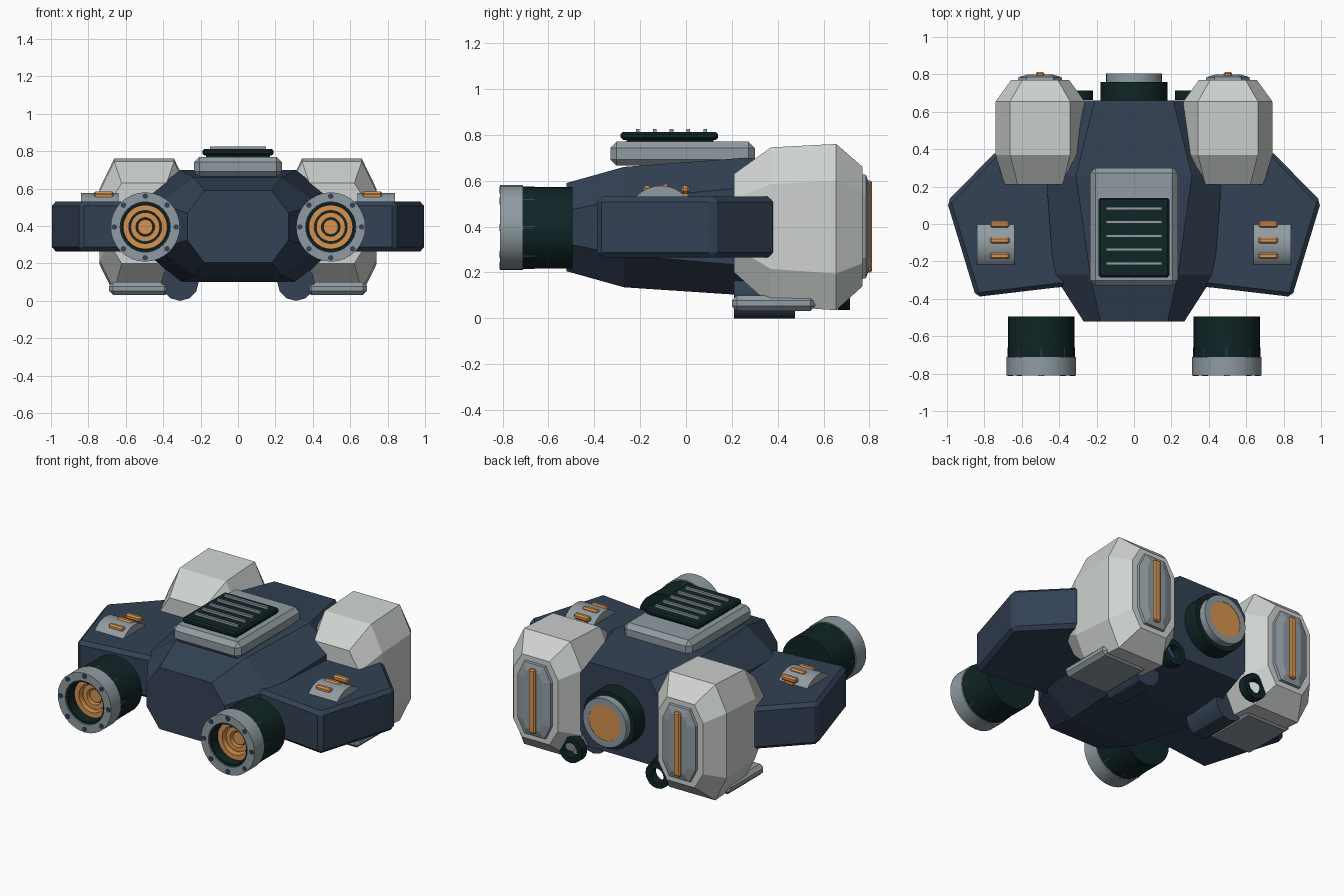
import bpy, bmesh, math
from mathutils import Vector

old = bpy.data.objects.get("Cube")
if old:
    bpy.data.objects.remove(old, do_unlink=True)


def material(name, rgb):
    m = bpy.data.materials.new(name)
    m.use_nodes = True
    m.diffuse_color = (*rgb, 1)
    bsdf = next(n for n in m.node_tree.nodes if n.type == 'BSDF_PRINCIPLED')
    bsdf.inputs["Base Color"].default_value = (*rgb, 1)
    return m


NAVY = material("navy_hull", (0.033, 0.054, 0.09))
WHITE = material("pale_armour", (0.62, 0.65, 0.63))
GREY = material("steel_grey", (0.28, 0.33, 0.36))
BLACK = material("green_black", (0.005, 0.018, 0.019))
ORANGE = material("copper_orange", (0.68, 0.29, 0.08))


def finish(name, bm, mat, bevel=0, smooth=False):
    bmesh.ops.remove_doubles(bm, verts=bm.verts, dist=1e-5)
    bmesh.ops.recalc_face_normals(bm, faces=bm.faces)
    me = bpy.data.meshes.new(name)
    bm.to_mesh(me)
    bm.free()
    ob = bpy.data.objects.new(name, me)
    bpy.context.collection.objects.link(ob)
    me.materials.append(mat)
    if bevel:
        mod = ob.modifiers.new("Bevel", 'BEVEL')
        mod.width, mod.segments = bevel, 1
    if smooth:
        bpy.ops.object.select_all(action='DESELECT')
        ob.select_set(True)
        bpy.context.view_layer.objects.active = ob
        bpy.ops.object.shade_smooth_by_angle(angle=math.radians(30))
    return ob


def loft(name, rings, mat, bevel=0, loop=False, smooth=False):
    """Skin a list of equal-sized point rings; cap the ends unless looped."""
    bm = bmesh.new()
    vs = [[bm.verts.new(p) for p in r] for r in rings]
    n = len(vs[0])
    pairs = list(zip(vs, vs[1:])) + ([(vs[-1], vs[0])] if loop else [])
    for a, b in pairs:
        for i in range(n):
            j = (i + 1) % n
            bm.faces.new((a[i], a[j], b[j], b[i]))
    if not loop:
        bm.faces.new(vs[0])
        bm.faces.new(vs[-1])
    return finish(name, bm, mat, bevel, smooth)


def octagon(cx, y, hw, top, z0, z1, cut):
    """Cut-corner section in xz: half width, flat half width, corner height."""
    half = [(top, z1), (hw, z1 - cut), (hw, z0 + cut), (top, z0)]
    pts = half + [(-x, z) for x, z in reversed(half)]
    return [Vector((cx + x, y, z)) for x, z in pts]


def lathe(name, centre, profile, mat, loop=False, segs=32):
    """Turn (radius, y) points about an axis parallel to y."""
    cx, cz = centre
    ang = [2 * math.pi * i / segs for i in range(segs)]
    rings = [[Vector((cx + max(r, 1e-7) * math.cos(a), y, cz + max(r, 1e-7) * math.sin(a)))
              for a in ang] for r, y in profile]
    return loft(name, rings, mat, loop=loop, smooth=True)


def rod(name, centre, r, y0, y1, mat, segs=32):
    return lathe(name, centre, [(r, y0), (r, y1)], mat, segs=segs)


def box(name, x, y, z, mat, bevel=0):
    rings = [[(x[0], y[0], h), (x[1], y[0], h), (x[1], y[1], h), (x[0], y[1], h)] for h in z]
    return loft(name, rings, mat, bevel)


# Main hull
loft("hull", [octagon(0, -.52, .27, .18, .205, .59, .12),
              octagon(0, -.27, .43, .235, .135, .66, .14),
              octagon(0, .26, .47, .31, .10, .70, .13),
              octagon(0, .66, .30, .21, .14, .67, .13)], NAVY)

# Roof plate, vent pad and slats
box("roof_plate", (-.235, .235), (-.33, .30), (.665, .77), GREY, .028)
box("vent_neck", (-.17, .17), (-.26, .12), (.76, .79), BLACK)
box("vent_pad", (-.19, .19), (-.285, .14), (.778, .812), BLACK, .01)
for i in range(5):
    y = -.21 + i * .0735
    box("vent_slat", (-.15, .15), (y - .008, y + .008), (.80, .826), GREY)

# Rear nozzle
MID = .4
rod("rear_nozzle", (0, MID), .178, .62, .76, BLACK)
lathe("rear_nozzle_rim", (0, MID), [(.15, .75), (.15, .805), (.11, .805), (.11, .75)], GREY, loop=True)
rod("rear_nozzle_disc", (0, MID), .112, .74, .803, ORANGE)

for s, side in ((1, "left_"), (-1, "right_")):
    # Wing slab
    plan = [(.3, -.33), (.42, -.34), (.845, -.39), (1, .12), (.735, .39), (.3, .39)]
    loft(side + "wing", [[(s * x, y, z) for x, y in plan] for z in (.265, .53)], NAVY, .022)

    # Arched wing mount with three clips
    arc = [math.radians(40 + 100 * i / 12) for i in range(13)]
    loft(side + "wing_mount",
         [[(s * x, -.11 + .146 * math.cos(a), .432 + .146 * math.sin(a)) for a in arc]
          for x in (.64, .84)], GREY, smooth=True)
    for y, lift in ((-.17, 0), (-.088, .008), (-.002, 0)):
        x0, x1 = sorted((s * .665, s * .77))
        box(side + "wing_clip", (x0, x1), (y - .017, y + .017), (.545 + lift, .578 + lift), ORANGE, .009)
        c = s * .7175
        box(side + "clip_foot", (c - .03, c + .03), (y - .01, y + .01), (.52, .56), ORANGE)

    # Armoured rear pod with raised back panel
    cx = s * .502
    loft(side + "pod", [octagon(cx, .21, .19, .12, .20, .63, .11),
                        octagon(cx, .37, .238, .16, .055, .745, .16),
                        octagon(cx, .655, .238, .16, .035, .76, .16),
                        octagon(cx, .77, .155, .095, .14, .66, .10)], WHITE)
    loft(side + "pod_panel", [octagon(cx, .76, .12, .075, .17, .63, .09),
                              octagon(cx, .785, .115, .07, .175, .625, .09),
                              octagon(cx, .80, .065, .045, .22, .58, .05)], GREY)
    box(side + "pod_strip", (cx - .023, cx + .023), (.78, .812), (.20, .60), ORANGE, .008)

    # Pod underside plate, lower tube and hook
    x0, x1 = sorted((s * .37, s * .69))
    box(side + "under_plate", (x0, x1), (.20, .565), (.032, .10), GREY, .022)
    rod(side + "lower_tube", (s * .31, .1), .1, .21, .475, NAVY, 12)
    lathe(side + "hook_ring", (s * .30, .115),
          [(.08, .662), (.08, .715), (.045, .715), (.045, .662)], BLACK, loop=True, segs=16)

    # Front thruster
    hub = (s * .496, .395)
    lathe(side + "thruster_sleeve", hub,
          [(0, -.495), (.178, -.495), (.178, -.72), (.135, -.72), (.135, -.80),
           (.122, -.80), (.122, -.67), (0, -.67)], BLACK)
    lathe(side + "thruster_flange", hub,
          [(.185, -.71), (.185, -.81), (.134, -.81), (.134, -.71)], GREY, loop=True)
    for inner, outer, y in ((.088, .118, -.74), (.05, .078, -.715)):
        lathe(side + "thruster_coil", hub,
              [(outer, y), (inner, y), (inner, -.66), (outer, -.66)], ORANGE, loop=True)
    rod(side + "thruster_core", hub, .04, -.70, -.66, ORANGE)
    for k in range(8):
        a = k * math.pi / 4
        rod(side + "flange_bolt", (hub[0] + .165 * math.cos(a), hub[1] + .165 * math.sin(a)),
            .015, -.814, -.66, NAVY, 8)
